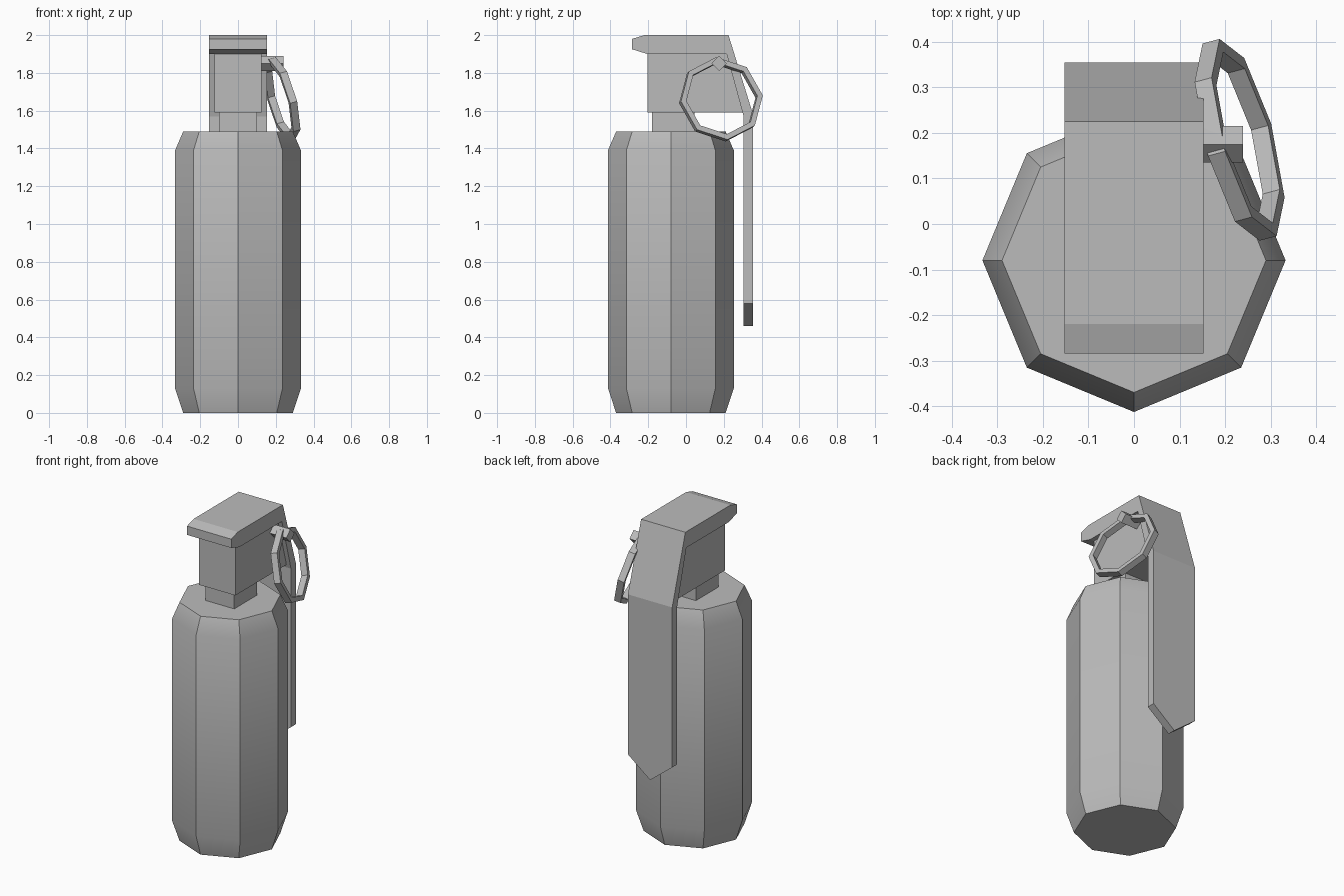
import bpy
from math import sin, cos, pi, radians
from mathutils import Vector

default = bpy.data.objects.get("Cube")
if default:
    bpy.data.objects.remove(default, do_unlink=True)

GREY = (0.5, 0.5, 0.5, 1)
metal = bpy.data.materials.new("grey_metal")
metal.use_nodes = True
metal.diffuse_color = GREY
metal.node_tree.nodes["Principled BSDF"].inputs["Base Color"].default_value = GREY


def loft(name, sections, closed=False):
    """Skin a row of equal-length point loops; cap the ends unless closed."""
    n, m = len(sections[0]), len(sections)
    verts = [p for s in sections for p in s]
    faces = []
    for i in range(m if closed else m - 1):
        a, b = i * n, (i + 1) % m * n
        for j in range(n):
            k = (j + 1) % n
            faces.append((a + j, a + k, b + k, b + j))
    if not closed:
        faces += [tuple(reversed(range(n))), tuple(range((m - 1) * n, m * n))]
    mesh = bpy.data.meshes.new(name)
    mesh.from_pydata(verts, [], faces)
    mesh.materials.append(metal)
    obj = bpy.data.objects.new(name, mesh)
    bpy.context.collection.objects.link(obj)
    # consistent outward normals
    bpy.ops.object.select_all(action="DESELECT")
    obj.select_set(True)
    bpy.context.view_layer.objects.active = obj
    bpy.ops.object.mode_set(mode="EDIT")
    bpy.ops.mesh.select_all(action="SELECT")
    bpy.ops.mesh.normals_make_consistent(inside=False)
    bpy.ops.object.mode_set(mode="OBJECT")
    return obj


def extrude_x(name, profile, x0, x1):
    """Extrude a (y, z) outline along x."""
    return loft(name, [[(x, y, z) for y, z in profile] for x in (x0, x1)])


# Octagonal canister with bevelled ends
loft("canister", [[(r * cos(i * pi / 4), r * sin(i * pi / 4) - 0.08, z) for i in range(8)]
                  for r, z in ((0.29, 0), (0.333, 0.13), (0.333, 1.39), (0.29, 1.49))])
bpy.ops.object.shade_smooth_by_angle(angle=radians(30))

# Neck and fuse head
extrude_x("neck", [(-0.18, 1.48), (0.045, 1.48), (0.045, 1.6), (-0.18, 1.6)], -0.1, 0.1)
extrude_x("fuse_head", [(-0.205, 1.59), (0.302, 1.59), (0.225, 1.91), (-0.205, 1.91)],
          -0.125, 0.125)

# Safety lever: bent plate with a pointed lower end
bend = [(0.305, 1.57), (0.215, 1.9), (-0.205, 1.9), (-0.285, 1.925), (-0.285, 1.98),
        (-0.22, 2.0), (0.225, 2.0), (0.355, 1.58)]
loft("safety_lever", [[(x, y, z) for y, z in [(0.355, tip), (0.305, tip)] + bend]
                      for x, tip in ((-0.153, 0.58), (0, 0.46), (0.153, 0.58))])

# Four-sided pin through the head
extrude_x("pin", [(0.175 + 0.04 * cos(i * pi / 2), 1.85 + 0.04 * sin(i * pi / 2))
                  for i in range(4)], 0.12, 0.24)

# Tilted eight-sided pull ring
normal = Vector((1, 0.27, 0.27)).normalized()
up = normal.cross(Vector((0, 1, 0))).normalized()
side = up.cross(normal)
center = Vector((0.232, 0.185, 1.66))
sections = []
for i in range(8):
    angle = radians(8 + 45 * i)
    spoke = side * cos(angle) + up * sin(angle)
    sections.append([center + spoke * r + normal * t for r, t in
                     ((0.196, -0.02), (0.226, -0.02), (0.226, 0.02), (0.196, 0.02))])
loft("pull_ring", sections, closed=True)
